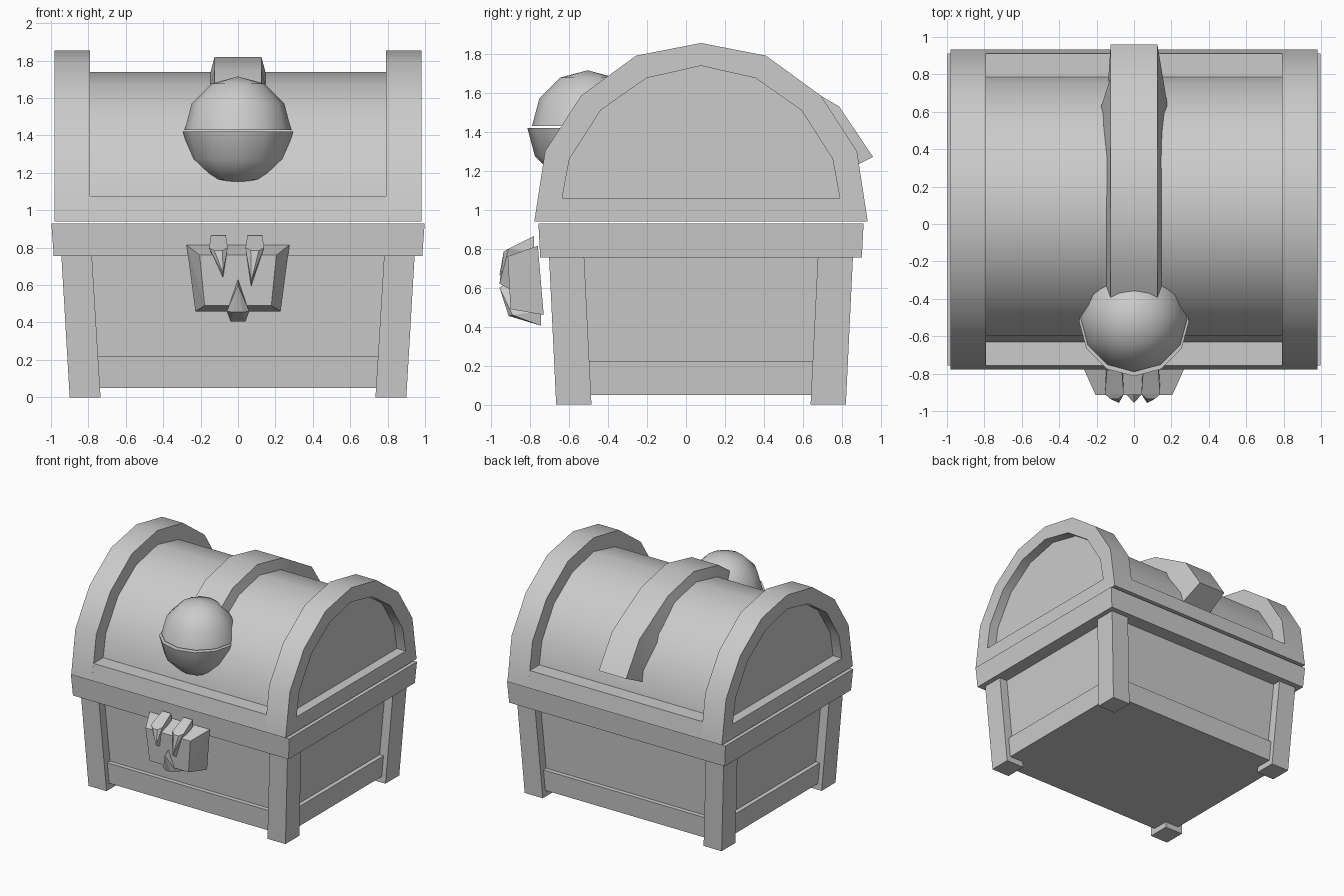
import bpy, bmesh, math

if "Cube" in bpy.data.objects:
    bpy.data.objects.remove(bpy.data.objects["Cube"])

YC = 0.077  # depth centre of the chest body


def finish(name, bm, smooth=None):
    bmesh.ops.recalc_face_normals(bm, faces=bm.faces)
    me = bpy.data.meshes.new(name)
    bm.to_mesh(me)
    bm.free()
    ob = bpy.data.objects.new(name, me)
    bpy.context.collection.objects.link(ob)
    if smooth:
        bpy.ops.object.select_all(action='DESELECT')
        ob.select_set(True)
        bpy.context.view_layer.objects.active = ob
        bpy.ops.object.shade_smooth_by_angle(angle=math.radians(smooth))
    return ob


def hull(name, pts):
    bm = bmesh.new()
    for p in pts:
        bm.verts.new(p)
    bmesh.ops.convex_hull(bm, input=bm.verts)
    bmesh.ops.dissolve_limit(bm, angle_limit=0.02, verts=bm.verts, edges=bm.edges)
    return finish(name, bm)


def taper(name, z0, r0, z1, r1):
    """Box between two rectangles (x0, x1, y0, y1) at heights z0 and z1."""
    return hull(name, [(x, y, z) for z, r in ((z0, r0), (z1, r1))
                       for x in r[:2] for y in r[2:]])


def centred(hx, hy):
    return (-hx, hx, YC - hy, YC + hy)


def prism(name, prof, x0, x1, smooth=None):
    bm = bmesh.new()
    a, b = [[bm.verts.new((x, y, z)) for y, z in prof] for x in (x0, x1)]
    n = len(prof)
    bm.faces.new(a)
    bm.faces.new(b[::-1])
    for i in range(n):
        bm.faces.new((a[i], a[(i + 1) % n], b[(i + 1) % n], b[i]))
    return finish(name, bm, smooth)


def arch(half):
    """Mirror a half arch (half width, z) around the depth centre."""
    return [(YC - w, z) for w, z in half] + [(YC + w, z) for w, z in half[-2::-1]]


# Tapered body, floor trim and rim
taper("body_panels", 0.06, centred(0.83, 0.67), 0.80, centred(0.875, 0.71))
taper("bottom_trim", 0.05, centred(0.865, 0.705), 0.22, centred(0.875, 0.715))
taper("body_rim", 0.755, centred(0.985, 0.825), 0.93, centred(0.998, 0.834))

# Corner legs
for sx, side in ((-1, "left"), (1, "right")):
    for sy, end in ((-1, "front"), (1, "back")):
        def rect(xi, xo, yi, yo):
            return (sx * xi, sx * xo, YC + sy * yi, YC + sy * yo)
        taper(f"{end}_{side}_leg", 0, rect(0.735, 0.90, 0.562, 0.743),
              0.77, rect(0.782, 0.945, 0.60, 0.78))

# Lid: barrel whose ends form the recessed panels, rails, and arched end frames
outer = arch([(0.855, 0.94), (0.80, 1.30), (0.615, 1.585), (0.333, 1.79), (0, 1.855)])
inner = arch([(0.712, 1.06), (0.675, 1.26), (0.515, 1.51), (0.28, 1.675), (0, 1.738)])
prism("lid_barrel", inner, -0.90, 0.90, 40)
prism("lid_rails", arch([(0.855, 0.94), (0.834, 1.075)])[:2]
      + [(YC + 0.834, 1.075), (YC + 0.855, 0.94)], -0.80, 0.80)
for s, side in ((-1, "left"), (1, "right")):
    bm = bmesh.new()
    oa, ob, ia, ib = [[bm.verts.new((s * x, y, z)) for y, z in p] for x, p in
                      ((0.79, outer), (0.98, outer), (0.79, inner), (0.98, inner))]
    n = len(outer)
    for i in range(n):
        j = (i + 1) % n
        for p, q in ((oa, ob), (ob, ib), (ib, ia), (ia, oa)):
            bm.faces.new((p[i], p[j], q[j], q[i]))
    finish(f"{side}_lid_frame", bm, 40)

# Centre strap over the lid, lifting off at the back
path = [((0.96, 1.27), (0.735, 1.16)), ((0.785, 1.53), (0.60, 1.44)),
        ((0.41, 1.747), (0.35, 1.61)), ((YC, 1.82), (YC, 1.69)),
        ((-0.25, 1.747), (-0.20, 1.62)), ((-0.50, 1.57), (-0.42, 1.46))]
widths = [(0.125, 0.14), (0.125, 0.185)] + [(0.125, 0.16)] * 4
bm = bmesh.new()
rings = []
for (o, i), (wo, wi) in zip(path, widths):
    rings.append([bm.verts.new(c) for c in
                  ((-wo, *o), (wo, *o), (wi, *i), (-wi, *i))])
for a, b in zip(rings, rings[1:]):
    for k in range(4):
        m = (k + 1) % 4
        bm.faces.new((a[k], a[m], b[m], b[k]))
bm.faces.new(rings[0])
bm.faces.new(rings[-1])
finish("lid_strap", bm, 35)

# Ball made of two half shells with a small step between them
for name, s, r, y, z in (("upper_ball_half", 1, 0.285, -0.505, 1.43),
                         ("lower_ball_half", -1, 0.294, -0.52, 1.42)):
    bm = bmesh.new()
    bmesh.ops.create_uvsphere(bm, u_segments=12, v_segments=6, radius=r)
    bmesh.ops.delete(bm, geom=[v for v in bm.verts if s * v.co.z < -0.01], context='VERTS')
    bmesh.ops.holes_fill(bm, edges=[e for e in bm.edges if e.is_boundary])
    bmesh.ops.translate(bm, verts=bm.verts, vec=(0, y, z))
    finish(name, bm, 40)

# Front latch plate
hull("latch_plate", [(s * x, y, z) for s in (-1, 1) for x, y, z in
     ((0.275, -0.76, 0.815), (0.228, -0.73, 0.46),
      (0.205, -0.915, 0.76), (0.178, -0.90, 0.49))])

# Latch teeth: two pointing down, one pointing up
for name, x, tip_x, tip_z in (("left_tooth", -0.105, -0.08, 0.635),
                              ("right_tooth", 0.09, 0.07, 0.59)):
    hull(name, [(x + s * w, y, z) for s in (-1, 1) for w, y, z in
         ((0.04, -0.78, 0.865), (0.045, -0.78, 0.78),
          (0.05, -0.91, 0.80), (0.022, -0.935, 0.785))]
         + [(tip_x, -0.957, tip_z + 0.03), (tip_x, -0.90, tip_z)])
hull("lower_tooth", [(s * w, y, z) for s in (-1, 1) for w, y, z in
     ((0.04, -0.745, 0.405), (0.05, -0.745, 0.48),
      (0.06, -0.89, 0.46), (0.025, -0.91, 0.455))]
     + [(0, -0.957, 0.60), (0, -0.90, 0.635)])
